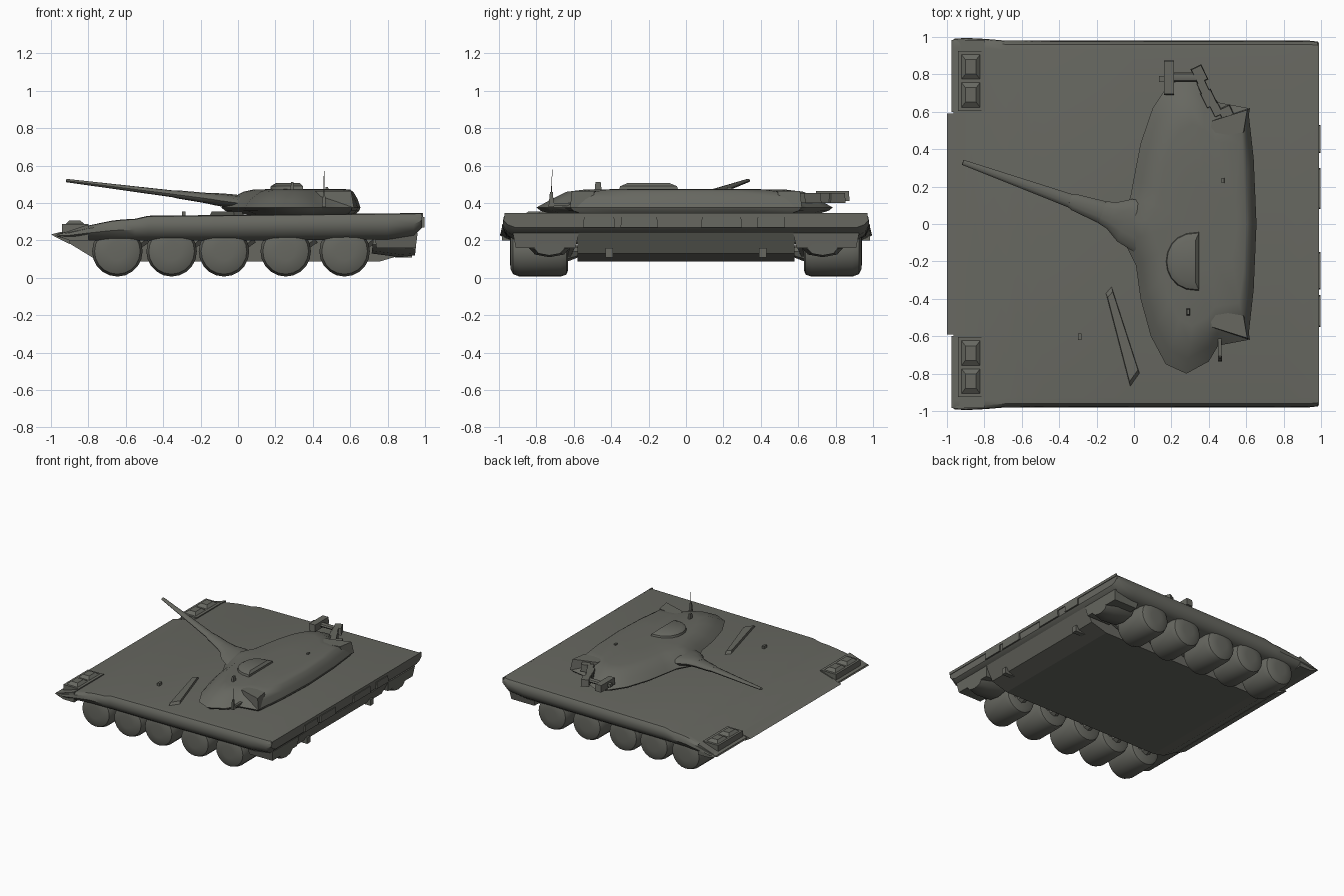
import bpy, bmesh, math
from mathutils import Vector

paint = bpy.data.materials.new("dark_olive_grey")
paint.diffuse_color = (0.135, 0.137, 0.118, 1)


def finish(name, bm, smooth=None):
    bmesh.ops.recalc_face_normals(bm, faces=bm.faces)
    me = bpy.data.meshes.new(name)
    bm.to_mesh(me)
    bm.free()
    me.materials.append(paint)
    ob = bpy.data.objects.new(name, me)
    bpy.context.collection.objects.link(ob)
    if smooth:
        bpy.ops.object.select_all(action='DESELECT')
        bpy.context.view_layer.objects.active = ob
        ob.select_set(True)
        bpy.ops.object.shade_smooth_by_angle(angle=math.radians(smooth))
    return ob


def loft(name, rings, smooth=None):
    """Skin closed rings of equal length and cap both ends."""
    bm = bmesh.new()
    vs = [[bm.verts.new(p) for p in r] for r in rings]
    n = len(vs[0])
    for a, b in zip(vs, vs[1:]):
        for i in range(n):
            j = (i + 1) % n
            bm.faces.new((a[i], a[j], b[j], b[i]))
    bm.faces.new(vs[0])
    bm.faces.new(vs[-1])
    return finish(name, bm, smooth)


def box(name, x0, x1, y0, y1, z0, z1, taper=0.0, turn=0.0):
    """Box whose top shrinks by taper, turned about its own centre."""
    cx, cy, c, s = (x0 + x1) / 2, (y0 + y1) / 2, math.cos(turn), math.sin(turn)
    rings = []
    for z, k in ((z0, 1), (z1, 1 - taper)):
        hx, hy = (x1 - x0) / 2 * k, (y1 - y0) / 2 * k
        rings.append([(cx + a * hx * c - b * hy * s, cy + a * hx * s + b * hy * c, z)
                      for a, b in ((-1, -1), (1, -1), (1, 1), (-1, 1))])
    return loft(name, rings)


def tube(name, stations, n=12):
    """Round tube; each station is (point, horizontal radius, vertical radius)."""
    d = (Vector(stations[-1][0]) - Vector(stations[0][0])).normalized()
    side = d.cross(Vector((0, 0, 1)))
    if side.length < 0.01:
        side = Vector((1, 0, 0))
    side.normalize()
    up = side.cross(d)
    rings = [[Vector(p) + side * (a * math.cos(t)) + up * (b * math.sin(t))
              for t in (2 * math.pi * i / n for i in range(n))] for p, a, b in stations]
    return loft(name, rings, 40)


# Upper hull: rounded-side sections along x (x, half width, deck z, belly z)
sections = [(-0.965, 0.99, 0.235, 0.22), (-0.9, 0.995, 0.25, 0.205), (-0.8, 0.99, 0.28, 0.2),
            (-0.68, 0.98, 0.305, 0.2), (-0.62, 0.98, 0.312, 0.2), (-0.55, 0.98, 0.316, 0.2),
            (-0.48, 0.98, 0.332, 0.2), (0.0, 0.98, 0.337, 0.2), (0.8, 0.98, 0.345, 0.205),
            (0.94, 0.98, 0.346, 0.225), (0.985, 0.975, 0.347, 0.27)]
rings = []
for x, w, t, b in sections:
    h = t - b
    half = [(w - 0.06, b), (w - 0.02, b + 0.2 * h), (w, b + 0.5 * h),
            (w - 0.004, b + 0.8 * h), (w - 0.02, t - 0.03 * h), (w - 0.05, t)]
    rings.append([(x, y, z) for y, z in half] + [(x, -y, z) for y, z in reversed(half)])
loft("upper_hull", rings, 35)

# Lower hull tub with sloped nose and tail
tub = [(-0.96, 0.22), (-0.78, 0.11), (-0.68, 0.088), (0.76, 0.088), (0.9, 0.13), (0.96, 0.24)]
loft("lower_hull", [[(x, y, z) for x, z in tub] for y in (-0.58, 0.58)])

# Nose plate and rear plate
nose = [(-1.0, 0.232), (-0.95, 0.245), (-0.9, 0.25), (-0.9, 0.18), (-0.96, 0.21)]
loft("nose_plate", [[(x, y, z) for x, z in nose] for y in (-0.59, 0.59)])
box("rear_lip", 0.98, 0.99, -0.97, 0.97, 0.325, 0.347)
for y0, y1 in ((-0.55, -0.38), (-0.35, -0.15), (0.08, 0.3), (0.38, 0.53)):
    box("rear_vent", 0.95, 0.997, y0, y1, 0.27, 0.325, 0.05)

for s in (-1, 1):
    tag = "left" if s > 0 else "right"
    # Headlight clusters: two wedges on a base
    box("headlight_base_" + tag, -0.94, -0.8, s * 0.765 - 0.16, s * 0.765 + 0.16, 0.23, 0.288)
    for y in (0.69, 0.84):
        box("headlight_" + tag, -0.925, -0.82, s * y - 0.07, s * y + 0.07, 0.285, 0.308, 0.45)
    # Front fender tips
    tip = [(-0.975, 0.228), (-0.8, 0.285), (-0.8, 0.2), (-0.9, 0.2)]
    loft("fender_tip_" + tag, [[(x, s * y, z) for x, z in tip] for y in (0.6, 0.985)])
    # Rear water jet housings and hooks
    tube("water_jet_" + tag, [((0.72, s * 0.73, 0.18), 0.13, 0.05),
                              ((0.87, s * 0.73, 0.16), 0.11, 0.05),
                              ((0.95, s * 0.73, 0.155), 0.08, 0.035)], 8)
    box("jet_cover_" + tag, 0.74, 0.95, s * 0.75 - 0.16, s * 0.75 + 0.16, 0.16, 0.24, -0.1)
    box("tow_hook_" + tag, 0.84, 0.93, s * 0.41 - 0.02, s * 0.41 + 0.02, 0.11, 0.16)
    # Wheels, hubs and suspension arms
    for x in (-0.645, -0.355, -0.075, 0.255, 0.57):
        prof = [(0.63, 0.1), (0.64, 0.125), (0.67, 0.135), (0.89, 0.135),
                (0.925, 0.122), (0.938, 0.095), (0.942, 0.05)]
        tube("wheel_" + tag, [((x, s * y, 0.142), r, r) for y, r in prof], 20)
        tube("axle_" + tag, [((x, s * 0.64, 0.14), 0.055, 0.055),
                             ((x, s * 0.57, 0.14), 0.028, 0.028),
                             ((x, s * 0.5, 0.14), 0.022, 0.022)], 8)
        tube("suspension_arm_" + tag, [((x + 0.15, s * 0.6, 0.21), 0.03, 0.03),
                                       ((x + 0.05, s * 0.63, 0.13), 0.022, 0.022)], 6)

# Turret: outline lofted from a narrow base over a wide rim to the roof
outline = [(-0.09, 0.02), (-0.02, 0.14), (0.0, 0.25), (0.035, 0.43), (0.1, 0.62), (0.18, 0.74),
           (0.28, 0.785), (0.38, 0.74), (0.45, 0.65), (0.61, 0.62), (0.64, 0.35), (0.655, 0.0),
           (0.64, -0.35), (0.61, -0.62), (0.45, -0.65), (0.4, -0.735), (0.28, -0.8),
           (0.17, -0.75), (0.09, -0.6), (0.035, -0.4), (0.01, -0.22), (-0.06, -0.08)]
rings = []
for kx, ky, z in ((0.8, 0.88, 0.338), (0.95, 0.97, 0.358), (1, 1, 0.376),
                  (0.9, 0.9, 0.42), (0.74, 0.8, 0.46), (0.62, 0.68, 0.472), (0.3, 0.3, 0.476)):
    rings.append([((0.36 + (x - 0.36) * (kx if x < 0.36 else 0.5 + kx / 2)), y * ky, z)
                  for x, y in outline])
loft("turret", rings, 35)

# Rear turret bins
for s in (-1, 1):
    ys = [(0.42, 0.47), (0.6, 0.5), (0.62, 0.62), (0.43, 0.56)]
    loft("turret_bin", [[(x, s * y, 0.375) for x, y in ys],
                        [(x - 0.015, s * (y - 0.01), 0.465) for x, y in ys]])

# Main gun: mantlet, sleeve and tapering barrel
def gun(t):
    return (-0.05 - 0.865 * t, 0.02 + 0.31 * t, 0.412 + 0.108 * t)

tube("gun_mantlet", [(gun(-0.25), 0.17, 0.04), (gun(0.0), 0.12, 0.037),
                     (gun(0.08), 0.075, 0.033), (gun(0.14), 0.062, 0.028)])
tube("gun_sleeve", [(gun(0.1), 0.065, 0.029), (gun(0.31), 0.045, 0.022), (gun(0.34), 0.035, 0.019)])
tube("gun_barrel", [(gun(0.3), 0.038, 0.019), (gun(1), 0.014, 0.009)])

# Commander's cupola: half disc with a flat back
arc = [(0.35 - 0.18 * math.sin(t) ** 0.8, -0.2 - 0.16 * math.cos(t))
       for t in (math.pi * i / 10 for i in range(11))]
loft("cupola", [[(0.28 + (x - 0.28) * k, -0.2 + (y + 0.2) * k, z) for x, y in arc]
                for k, z in ((1, 0.465), (0.95, 0.49), (0.7, 0.507))], 35)

# Slanted blade on the deck
blade = [(-0.12, -0.335), (-0.15, -0.37), (-0.02, -0.87), (0.03, -0.8)]
loft("deck_blade", [[(x, y, 0.335) for x, y in blade],
                    [(x * 0.9 - 0.006, -0.6 + (y + 0.6) * 0.9, 0.355) for x, y in blade]])

# Small sights
box("roof_sight", 0.28, 0.3, -0.49, -0.45, 0.455, 0.512, 0.3)
box("rear_sight", 0.465, 0.485, 0.215, 0.25, 0.46, 0.485, 0.3)
box("deck_sight", -0.3, -0.28, -0.62, -0.585, 0.33, 0.356)

# Antenna
box("antenna_base", 0.45, 0.47, -0.735, -0.705, 0.38, 0.46, 0.5)
box("antenna_arm", 0.448, 0.468, -0.73, -0.6, 0.385, 0.4)
tube("antenna_rod", [((0.46, -0.72, 0.45), 0.003, 0.003), ((0.46, -0.715, 0.58), 0.001, 0.001)], 6)

# Side launcher: outer pod, bar and a chain of small blocks
box("launcher_pod", 0.16, 0.215, 0.69, 0.875, 0.41, 0.465, 0.05)
box("launcher_knob", 0.135, 0.165, 0.76, 0.79, 0.425, 0.45)
tube("launcher_bar", [((0.2, 0.785, 0.435), 0.025, 0.015), ((0.34, 0.785, 0.435), 0.025, 0.015)], 8)
for x, y, r in ((0.35, 0.8, 0.045), (0.37, 0.73, 0.035), (0.4, 0.67, 0.045),
                (0.44, 0.61, 0.035), (0.5, 0.58, 0.05)):
    box("launcher_block", x - r * 0.7, x + r * 0.7, y - r, y + r, 0.4, 0.455, 0.1, 0.45)
